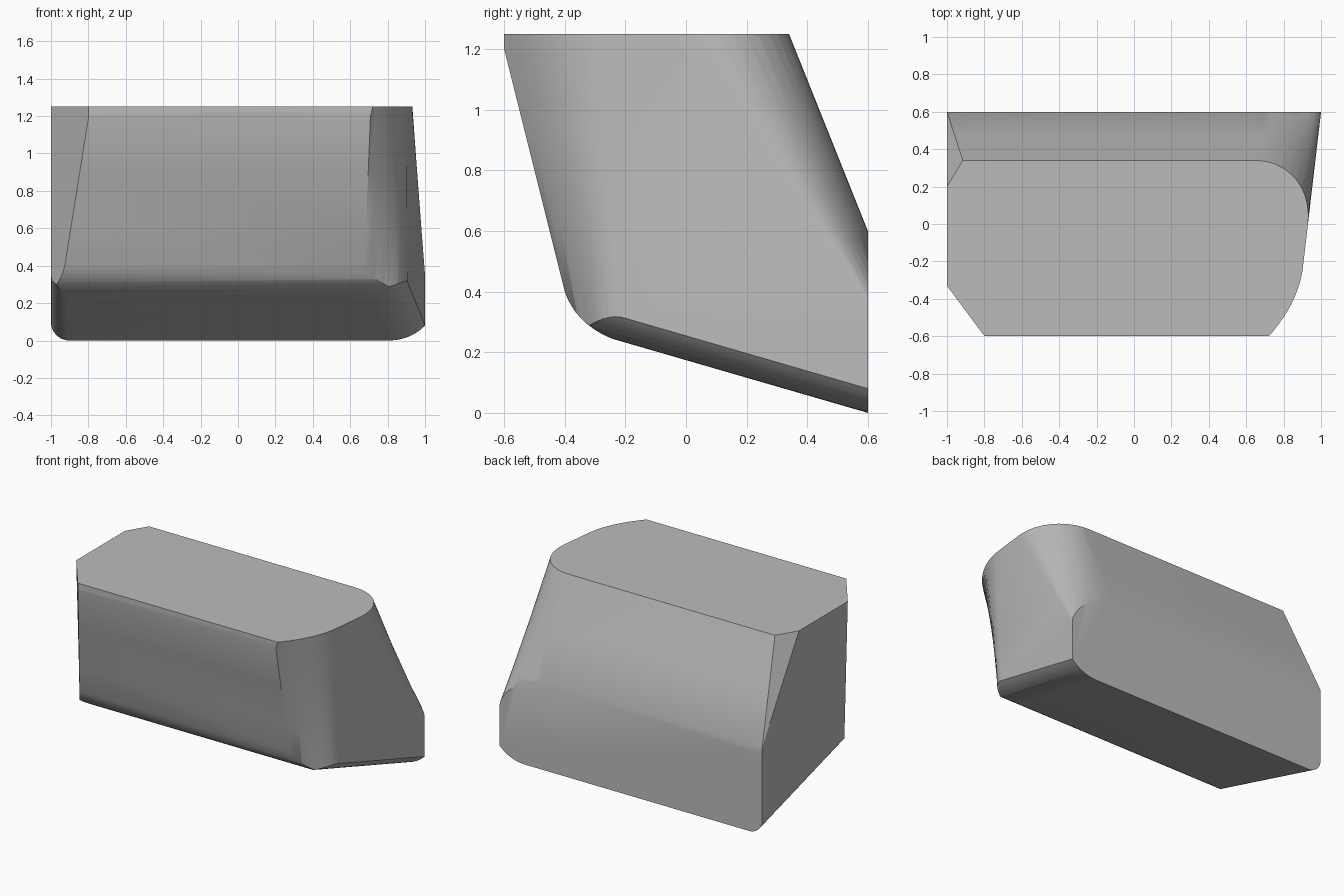
import bpy, bmesh, math
from mathutils import Vector

cube = bpy.data.objects.get("Cube")
if cube:
    bpy.data.objects.remove(cube, do_unlink=True)

TOP, BACK = 1.25, 0.6
STEPS = 10


def bezier(a, c, b, n=STEPS):
    """Quadratic corner curve from a to b, pulled towards c."""
    a, b, c = Vector(a), Vector(b), Vector(c)
    return [a * (1 - t) ** 2 + c * 2 * t * (1 - t) + b * t * t
            for t in (i / n for i in range(n + 1))]


def ellipse_corner(a, c, b, n=STEPS):
    """Elliptical fillet from a to b inside the corner c."""
    a, b, c = Vector(a), Vector(b), Vector(c)
    angles = [math.pi / 2 * i / n for i in range(n + 1)]
    return [c + (a - c) * (1 - math.sin(t)) + (b - c) * (1 - math.cos(t)) for t in angles]


def loft(name, rings):
    """Closed solid through matching rings of points."""
    bm = bmesh.new()
    loops = [[bm.verts.new(p) for p in ring] for ring in rings]
    n = len(loops[0])
    for low, high in zip(loops, loops[1:]):
        for i in range(n):
            j = (i + 1) % n
            bm.faces.new((low[i], low[j], high[j], high[i]))
    bm.faces.new(loops[0])
    bm.faces.new(loops[-1])
    bmesh.ops.triangulate(bm, faces=[f for f in bm.faces if len(f.verts) == 4])
    bmesh.ops.recalc_face_normals(bm, faces=bm.faces)
    mesh = bpy.data.meshes.new(name)
    bm.to_mesh(mesh)
    bm.free()
    obj = bpy.data.objects.new(name, mesh)
    bpy.context.collection.objects.link(obj)
    return obj


def side_x(y):
    return 0.93 + 0.117 * y


def plan(z):
    """Plan outline of the leaning walls at height z."""
    d = TOP - z
    k = d / TOP
    front = -0.6125 + 0.25 * d
    back = 0.34 + 0.4 * d

    def mix(top, bottom):
        return top + (bottom - top) * k

    # Front right corner
    ys = mix(-0.25, -0.2)
    pts = bezier((mix(0.71, 0.66), front), (mix(0.87, 0.88), mix(-0.44, -0.28)), (side_x(ys), ys))
    # Back right corner
    yr = back - max(mix(0.34, 0.01), 0.005)
    pts += ellipse_corner((side_x(yr), yr), (side_x(back), back), (side_x(back) - 0.32, back))
    # Left chamfers, the back one vanishing at the shoulder
    c = max(1 - d / 0.65, 0.005)
    pts += [Vector(p) for p in ((-1 + 0.085 * c, back), (-1, back - 0.14 * c),
                                (-1, mix(-0.33, -0.28)), (mix(-0.79, -0.99), front))]
    return [(p.x, p.y, z) for p in pts]


# Walls
body = loft("body", [plan(z) for z in (-0.05, 0.3, BACK, 0.9, 1.3)])

# Side silhouette with rounded lower front edge
slope = 0.29
under = 0.002
profile = [(BACK, -under), (BACK, 0.6), (0.34, TOP), (-0.6, TOP), (-0.6, 1.2)]
profile += [tuple(p) for p in bezier((-0.4, 0.4), (-0.355, 0.27), (-0.19, 0.79 * slope - under))]
silhouette = loft("silhouette_cutter", [[(x, y, z) for y, z in profile] for x in (-1.2, 1.2)])


def underside(y):
    """Cross-section with rounded lower edges at depth y."""
    dz = slope * (BACK - y)
    dx = 0.117 * (y - BACK)
    left = ellipse_corner((-1.001, 0.1), (-1.001, 0), (-0.9, 0))
    right = bezier((0.8, 0), (0.92, 0), (1.0, 0.08))
    pts = [(p.x, p.y) for p in left] + [(p.x + dx, p.y) for p in right]
    pts += [(1.1 + dx, 0.18), (1.1 + dx, 2.0), (-1.001, 2.0)]
    return [(x, y, z + dz) for x, z in pts]


# Sloping underside
bottom = loft("underside_cutter", [underside(y) for y in (-0.9, 0.8)])

# Trim the walls with both cutters
bpy.context.view_layer.objects.active = body
body.select_set(True)
for cutter in (silhouette, bottom):
    mod = body.modifiers.new(cutter.name, "BOOLEAN")
    mod.operation = "INTERSECT"
    mod.solver = "EXACT"
    mod.object = cutter
    bpy.ops.object.modifier_apply(modifier=mod.name)
for cutter in (silhouette, bottom):
    bpy.data.objects.remove(cutter, do_unlink=True)

# Plain grey finish
grey = bpy.data.materials.new("plain_grey")
grey.use_nodes = True
colour = (0.5, 0.5, 0.5, 1)
grey.diffuse_color = colour
grey.node_tree.nodes["Principled BSDF"].inputs["Base Color"].default_value = colour
body.data.materials.clear()
body.data.materials.append(grey)
bpy.ops.object.shade_smooth_by_angle(angle=math.radians(30))
